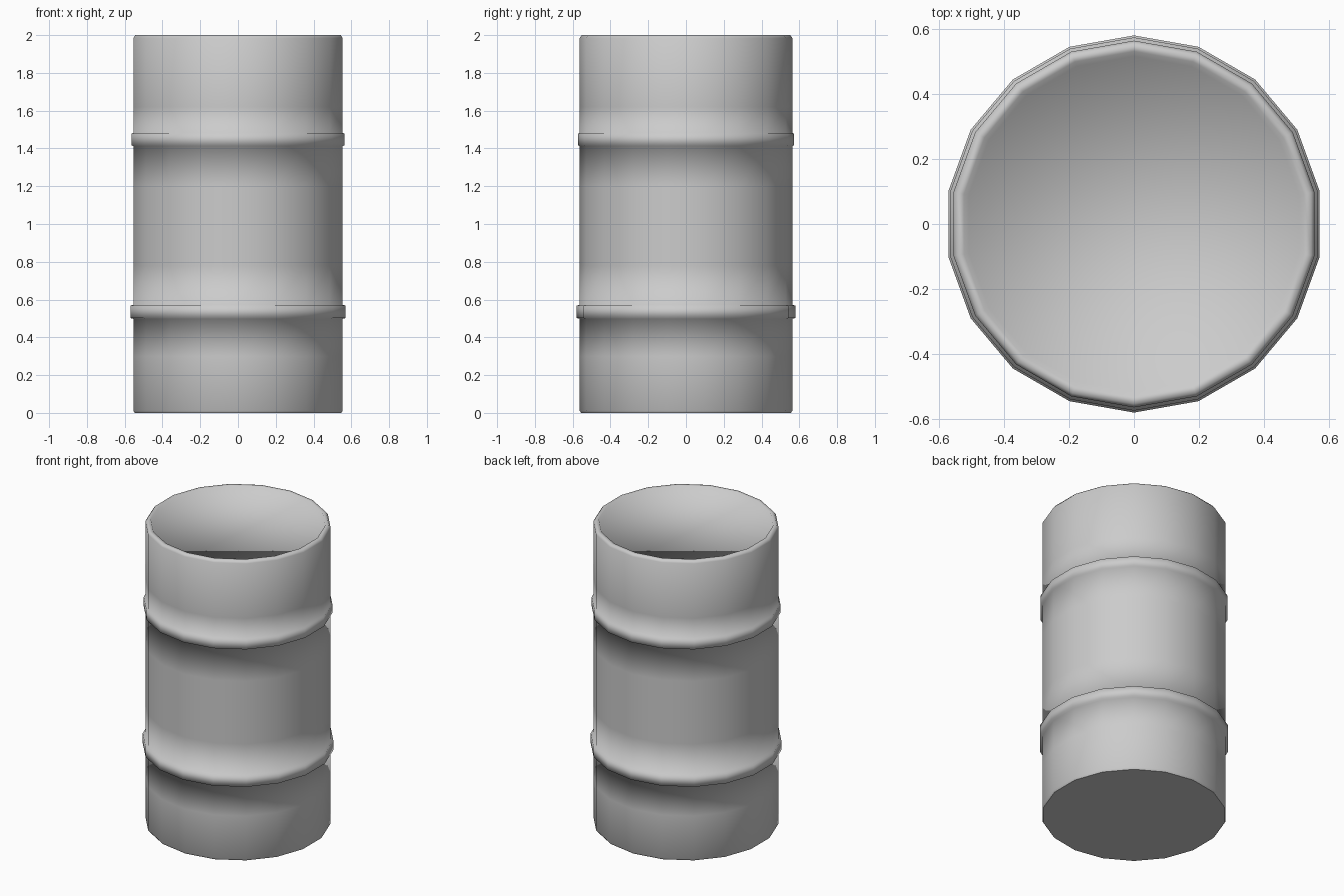
import bpy, bmesh, math

if "Cube" in bpy.data.objects:
    bpy.data.objects.remove(bpy.data.objects["Cube"])

SIDES = 18

# Barrel profile (radius, height) from base to recessed lid, with two raised hoops
profile = [
    (0.555, 0.0), (0.563, 0.012), (0.563, 0.30),
    (0.563, 0.498), (0.579, 0.502), (0.579, 0.568), (0.563, 0.572),   # lower hoop
    (0.563, 0.78), (0.563, 1.20),
    (0.563, 1.413), (0.573, 1.417), (0.573, 1.478), (0.563, 1.482),   # upper hoop
    (0.563, 1.62), (0.563, 1.985),
    (0.552, 2.0), (0.53, 2.0), (0.515, 1.97),                         # rim
]

bm = bmesh.new()
rings = []
for r, z in profile:
    angles = [math.pi / 2 + 2 * math.pi * i / SIDES for i in range(SIDES)]
    rings.append([bm.verts.new((r * math.cos(a), r * math.sin(a), z)) for a in angles])

# Wall between neighbouring rings
for low, high in zip(rings, rings[1:]):
    for i in range(SIDES):
        j = (i + 1) % SIDES
        bm.faces.new((low[i], low[j], high[j], high[i]))

# Base and lid
base = bm.faces.new(rings[0][::-1])
lid = bm.faces.new(rings[-1])
for face in bm.faces:
    face.smooth = True
base.smooth = False
for edge in base.edges:
    edge.smooth = False

mesh = bpy.data.meshes.new("barrel")
bm.to_mesh(mesh)
bm.free()
barrel = bpy.data.objects.new("barrel", mesh)
bpy.context.collection.objects.link(barrel)
